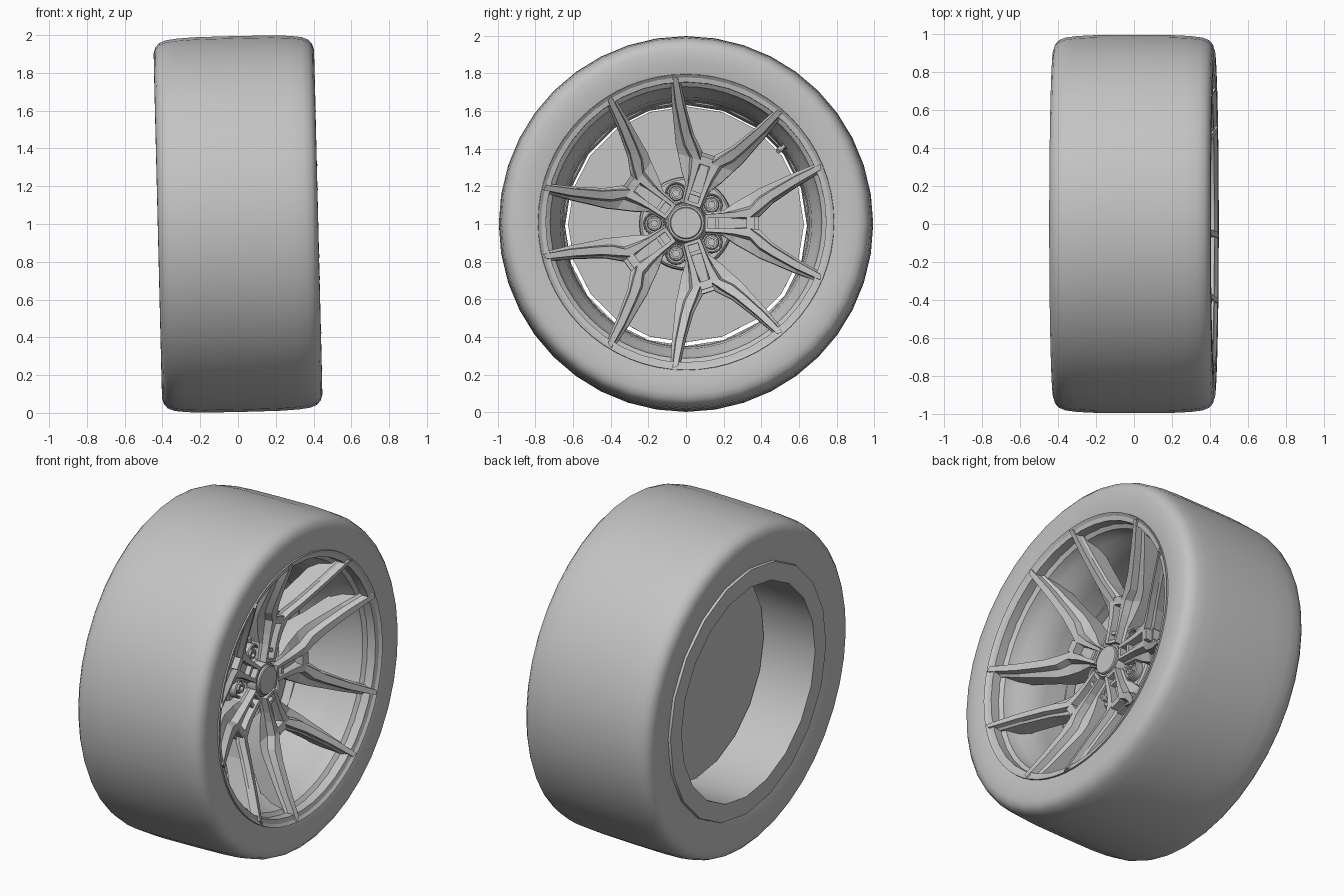
import bpy, bmesh, math
from mathutils import Matrix, Vector

if "Cube" in bpy.data.objects:
    bpy.data.objects.remove(bpy.data.objects["Cube"])

# The wheel is built around the x axis at the origin, then leaned and lifted
PLACE = Matrix.Translation((0, 0, 1)) @ Matrix.Rotation(math.radians(-1.4), 4, 'Y')

grey = bpy.data.materials.new("plain_grey")
grey.diffuse_color = (0.55, 0.55, 0.55, 1)
grey.use_nodes = True
grey.node_tree.nodes["Principled BSDF"].inputs["Base Color"].default_value = grey.diffuse_color


def finish(name, bm, angle=30):
    bmesh.ops.recalc_face_normals(bm, faces=bm.faces)
    bm.transform(PLACE)
    me = bpy.data.meshes.new(name)
    bm.to_mesh(me)
    bm.free()
    me.materials.append(grey)
    me.shade_smooth()
    me.set_sharp_from_angle(angle=math.radians(angle))
    ob = bpy.data.objects.new(name, me)
    bpy.context.collection.objects.link(ob)
    return ob


def bridge(bm, rings, loop):
    n = len(rings)
    m = len(rings[0])
    for i in range(n if loop else n - 1):
        a, b = rings[i], rings[(i + 1) % n]
        for j in range(m):
            k = (j + 1) % m
            bm.faces.new((a[j], a[k], b[k], b[j]))


def lathe(bm, profile, seg, closed=True, centre=(0, 0), start=0.0):
    """Spin (x, radius) points about the x axis; open profiles get end caps."""
    rings = []
    for x, r in profile:
        rings.append([bm.verts.new((x,
                                    centre[0] + r * math.cos(start + math.tau * i / seg),
                                    centre[1] + r * math.sin(start + math.tau * i / seg)))
                      for i in range(seg)])
    bridge(bm, rings, closed)
    if not closed:
        bm.faces.new(rings[0])
        bm.faces.new(rings[-1])


def polar(u, v, a):
    return u * math.cos(a) - v * math.sin(a), u * math.sin(a) + v * math.cos(a)


def loft(bm, sections):
    """Join equal-length point loops and cap both ends."""
    rings = [[bm.verts.new(p) for p in s] for s in sections]
    bridge(bm, rings, False)
    bm.faces.new(rings[0])
    bm.faces.new(rings[-1])


def block(bm, a, u0, u1, w0, w1, x0, x1, x2):
    """Radial block; front height x1 at the inner end, x2 at the outer end."""
    secs = []
    for u, w, xt in ((u0, w0, x1), (u1, w1, x2)):
        secs.append([(x, *polar(u, v, a)) for x, v in ((x0, -w), (xt, -w), (xt, w), (x0, w))])
    loft(bm, secs)


# Tyre
half = [(0.405, 0.745), (0.418, 0.80), (0.425, 0.86), (0.424, 0.915), (0.415, 0.945),
        (0.395, 0.967), (0.36, 0.981), (0.30, 0.989), (0.20, 0.994)]
bm = bmesh.new()
lathe(bm, [(-x, r) for x, r in half] + [(0, 0.995)] + half[::-1], 40)
finish("tyre", bm, 40)

# Front rim with sloped lip
bm = bmesh.new()
lathe(bm, [(-0.05, 0.76), (0.40, 0.79), (0.424, 0.786), (0.41, 0.768),
           (0.36, 0.755), (0.335, 0.722), (0.26, 0.705), (0.21, 0.668),
           (0.10, 0.655), (-0.05, 0.648)], 64)
finish("rim", bm)

# Rear barrel with flat back lip
bm = bmesh.new()
lathe(bm, [(-0.42, 0.643), (-0.03, 0.648), (-0.03, 0.73), (-0.40, 0.755), (-0.42, 0.75)], 20)
finish("rear_barrel", bm)

# Backing disc behind the spokes
bm = bmesh.new()
lathe(bm, [(-0.085, 0.627), (-0.07, 0.627)], 20, closed=False)
finish("brake_disc", bm, 20)

# Hub with centre cap
bm = bmesh.new()
lathe(bm, [(-0.075, 0.20), (0.0, 0.22), (0.06, 0.25), (0.09, 0.245), (0.10, 0.235)], 40, closed=False)
lathe(bm, [(0.05, 0.112), (0.175, 0.103), (0.188, 0.095)], 32, closed=False)
finish("hub", bm)
bm = bmesh.new()
lathe(bm, [(0.15, 0.085), (0.20, 0.085), (0.205, 0.080)], 32, closed=False)
finish("centre_cap", bm)

# Forked spokes: u, inner top, outer top, inner shelf, outer shelf, front x, back x
STATIONS = [
    (0.10, 0.028, 0.046, 0.027, 0.056, 0.200, 0.03),
    (0.20, 0.028, 0.052, 0.027, 0.068, 0.203, 0.03),
    (0.26, 0.028, 0.058, 0.026, 0.110, 0.207, 0.03),
    (0.34, 0.030, 0.075, 0.020, 0.155, 0.218, 0.05),
    (0.39, 0.070, 0.130, 0.035, 0.185, 0.240, 0.07),
    (0.46, 0.127, 0.175, 0.105, 0.215, 0.280, 0.12),
    (0.58, 0.202, 0.244, 0.186, 0.268, 0.350, 0.18),
    (0.715, 0.278, 0.308, 0.266, 0.320, 0.428, 0.25),
]
for k in range(5):
    a = math.radians(72 * k)
    bm = bmesh.new()
    for s in (-1, 1):
        secs = []
        for u, it, ot, ins, os, xt, xb in STATIONS:
            inner, outer = it - ins, os - ot
            pts = [(xb, ins), (xt - 0.055, ins), (xt - 0.04, it - 0.3 * inner), (xt - 0.003, it),
                   (xt, ot), (xt - 0.04, ot + 0.2 * outer), (xt - 0.05, os), (xb, os)]
            secs.append([(x, *polar(u, s * v, a)) for x, v in pts])
        loft(bm, secs)
    # pocket floor, step and end walls between the rails
    block(bm, a, 0.10, 0.35, 0.030, 0.030, 0.04, 0.150, 0.160)
    block(bm, a, 0.322, 0.365, 0.031, 0.034, 0.05, 0.212, 0.220)
    block(bm, a, 0.360, 0.385, 0.034, 0.045, 0.06, 0.175, 0.185)
    block(bm, a, 0.155, 0.175, 0.030, 0.030, 0.05, 0.185, 0.185)
    block(bm, a, 0.10, 0.118, 0.030, 0.030, 0.05, 0.195, 0.195)
    finish(f"forked_spoke_{k + 1}", bm, 8)

# Wheel bolts in their raised seats
for k in range(5):
    a = math.radians(72 * k + 36)
    c = polar(0.168, 0, a)
    bm = bmesh.new()
    lathe(bm, [(0.05, 0.060), (0.140, 0.060), (0.146, 0.055), (0.140, 0.049), (0.05, 0.046)], 24, centre=c)
    finish(f"bolt_seat_{k + 1}", bm)
    bm = bmesh.new()
    lathe(bm, [(0.09, 0.040), (0.118, 0.040), (0.124, 0.035)], 24, closed=False, centre=c)
    lathe(bm, [(0.11, 0.031), (0.142, 0.031), (0.142, 0.019), (0.115, 0.019)], 6, centre=c, start=a)
    finish(f"bolt_{k + 1}", bm)

# Valve stem leaning out of the rim
a = math.radians(38)
bm = bmesh.new()
foot, tip = Vector((0.17, *polar(0.69, 0, a))), Vector((0.23, *polar(0.62, 0, a)))
turn = (tip - foot).to_track_quat('X', 'Z').to_matrix().to_4x4()
L = (tip - foot).length
lathe(bm, [(0, 0.020), (0.35 * L, 0.018), (0.4 * L, 0.011), (0.65 * L, 0.011),
           (0.66 * L, 0.015), (L, 0.014)], 12, closed=False)
bm.transform(Matrix.Translation(foot) @ turn)
finish("valve_stem", bm)
